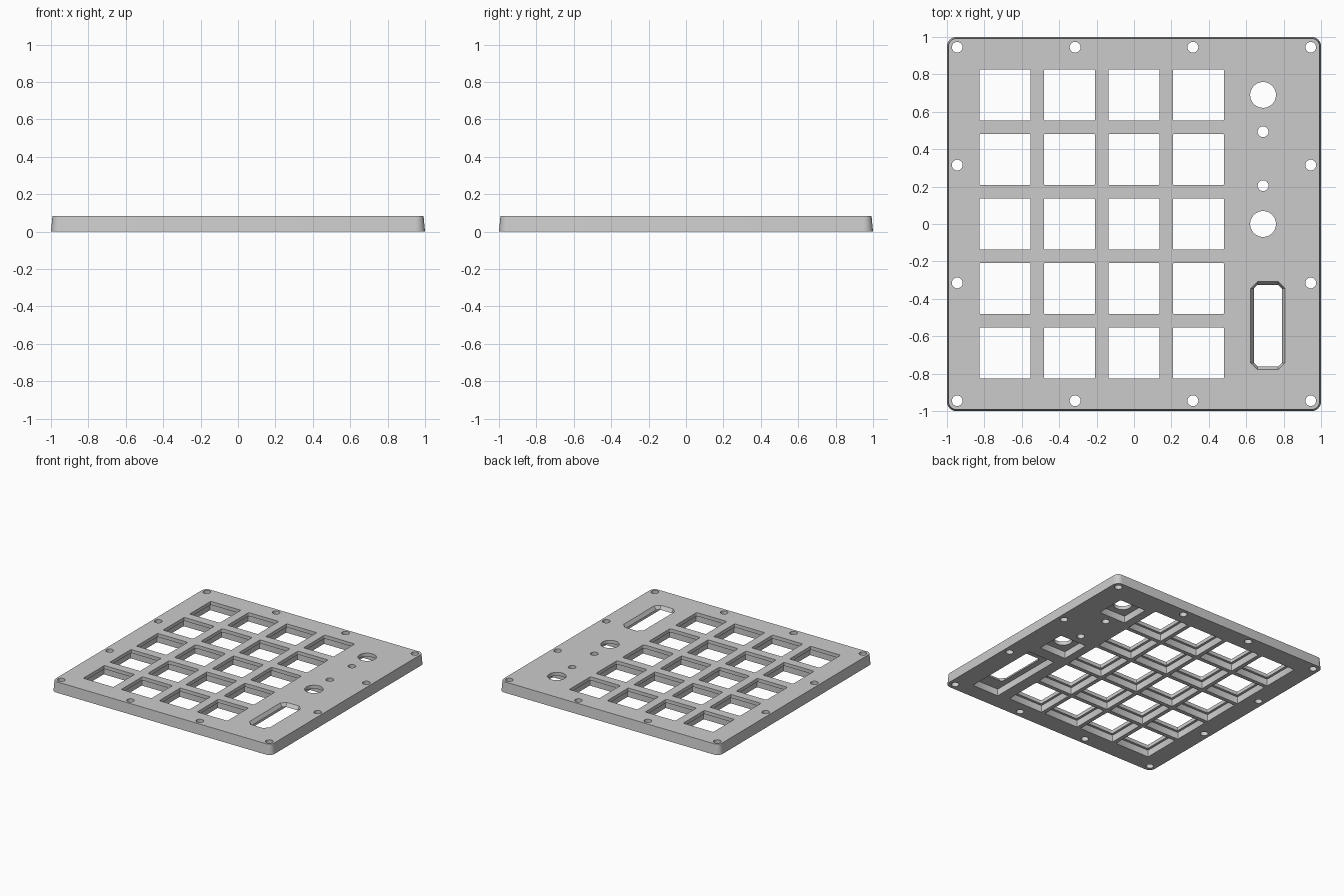
import bpy, bmesh
from math import sin, cos, pi

if "Cube" in bpy.data.objects:
    bpy.data.objects.remove(bpy.data.objects["Cube"], do_unlink=True)

HEIGHT = 0.085
LEDGE = 0.056      # depth of the pockets under the thin top web
PITCH = 0.345


def outline(x, y, w, d, r, seg):
    """Rounded rectangle; a circle when r is half the width."""
    pts = []
    for i, (sx, sy) in enumerate([(1, 1), (-1, 1), (-1, -1), (1, -1)]):
        for k in range(seg + 1):
            a = (i + k / seg) * pi / 2
            pts.append((x + sx * (w / 2 - r) + r * cos(a),
                        y + sy * (d / 2 - r) + r * sin(a)))
    # drop repeated points where the straight sides vanish
    return [p for i, p in enumerate(pts)
            if abs(p[0] - pts[i - 1][0]) + abs(p[1] - pts[i - 1][1]) > 1e-5]


def prism(bm, x, y, w, d, r, z0, z1, grow=0.0, seg=4):
    """Upright solid whose top is wider than its base by grow on each side."""
    rings = []
    for z, g in ((z0, 0), (z1, grow)):
        pts = outline(x, y, w + 2 * g, d + 2 * g, r + g, seg)
        rings.append([bm.verts.new((px, py, z)) for px, py in pts])
    low, high = rings
    bm.faces.new(low[::-1])
    bm.faces.new(high)
    for i in range(len(low)):
        j = (i + 1) % len(low)
        bm.faces.new((low[i], low[j], high[j], high[i]))


def make_object(name, bm):
    mesh = bpy.data.meshes.new(name)
    bm.to_mesh(mesh)
    bm.free()
    obj = bpy.data.objects.new(name, mesh)
    bpy.context.collection.objects.link(obj)
    return obj


# Tapered plate body
bm = bmesh.new()
prism(bm, 0, 0, 2, 2, 0.05, 0, HEIGHT, grow=-0.008, seg=8)
plate = make_object("cover_plate", bm)

pockets, holes = bmesh.new(), bmesh.new()
Z0, Z1 = -0.05, HEIGHT + 0.05


def round_hole(x, y, r, seg):
    prism(holes, x, y, 2 * r, 2 * r, r, Z0, Z1, seg=seg)


# Key openings, with wider pockets beneath
for col in range(4):
    for row in range(5):
        x, y = (col - 2) * PITCH, (row - 2) * PITCH
        prism(pockets, x, y, 0.312, 0.312, 0.006, Z0, LEDGE, seg=2)
        prism(holes, x, y, 0.273, 0.273, 0.008, Z0, Z1, seg=3)

# Knob holes with square pockets, and small indicator holes
for y in (0, 2 * PITCH):
    prism(pockets, 0.69, y, 0.24, 0.24, 0.006, Z0, LEDGE, seg=2)
    round_hole(0.69, y, 0.069, 10)
for y in (0.205, 0.493):
    round_hole(0.69, y, 0.029, 6)

# Slot with sloping sides and a long pocket
prism(pockets, 0.716, -0.543, 0.24, 0.65, 0.006, Z0, LEDGE, seg=2)
web = HEIGHT - LEDGE
prism(holes, 0.716, -0.543, 0.112, 0.4, 0.001,
      LEDGE - web, HEIGHT + web, grow=0.054, seg=1)

# Screw holes around the rim
steps = (-0.945, -0.315, 0.315, 0.945)
for x in steps:
    for y in steps:
        if max(abs(x), abs(y)) > 0.9:
            round_hole(x, y, 0.029, 6)

# Cut the pockets first, then the openings
cutters = [make_object("pocket_cutter", pockets), make_object("hole_cutter", holes)]
for cutter in cutters:
    cutter.hide_render = True
    mod = plate.modifiers.new(cutter.name, "BOOLEAN")
    mod.operation = "DIFFERENCE"
    mod.solver = "EXACT"
    mod.object = cutter
bpy.context.view_layer.update()
evaluated = plate.evaluated_get(bpy.context.evaluated_depsgraph_get())
cut_mesh = bpy.data.meshes.new_from_object(evaluated)
plate.modifiers.clear()
plate.data = cut_mesh
for cutter in cutters:
    bpy.data.objects.remove(cutter, do_unlink=True)

# Plain grey finish
grey = bpy.data.materials.new("plain_grey")
grey.use_nodes = True
colour = (0.6, 0.6, 0.6, 1)
grey.diffuse_color = colour
grey.node_tree.nodes["Principled BSDF"].inputs["Base Color"].default_value = colour
plate.data.materials.clear()
plate.data.materials.append(grey)

bpy.ops.object.select_all(action="DESELECT")
plate.select_set(True)
bpy.context.view_layer.objects.active = plate
bpy.ops.object.shade_smooth_by_angle(angle=pi / 6)
